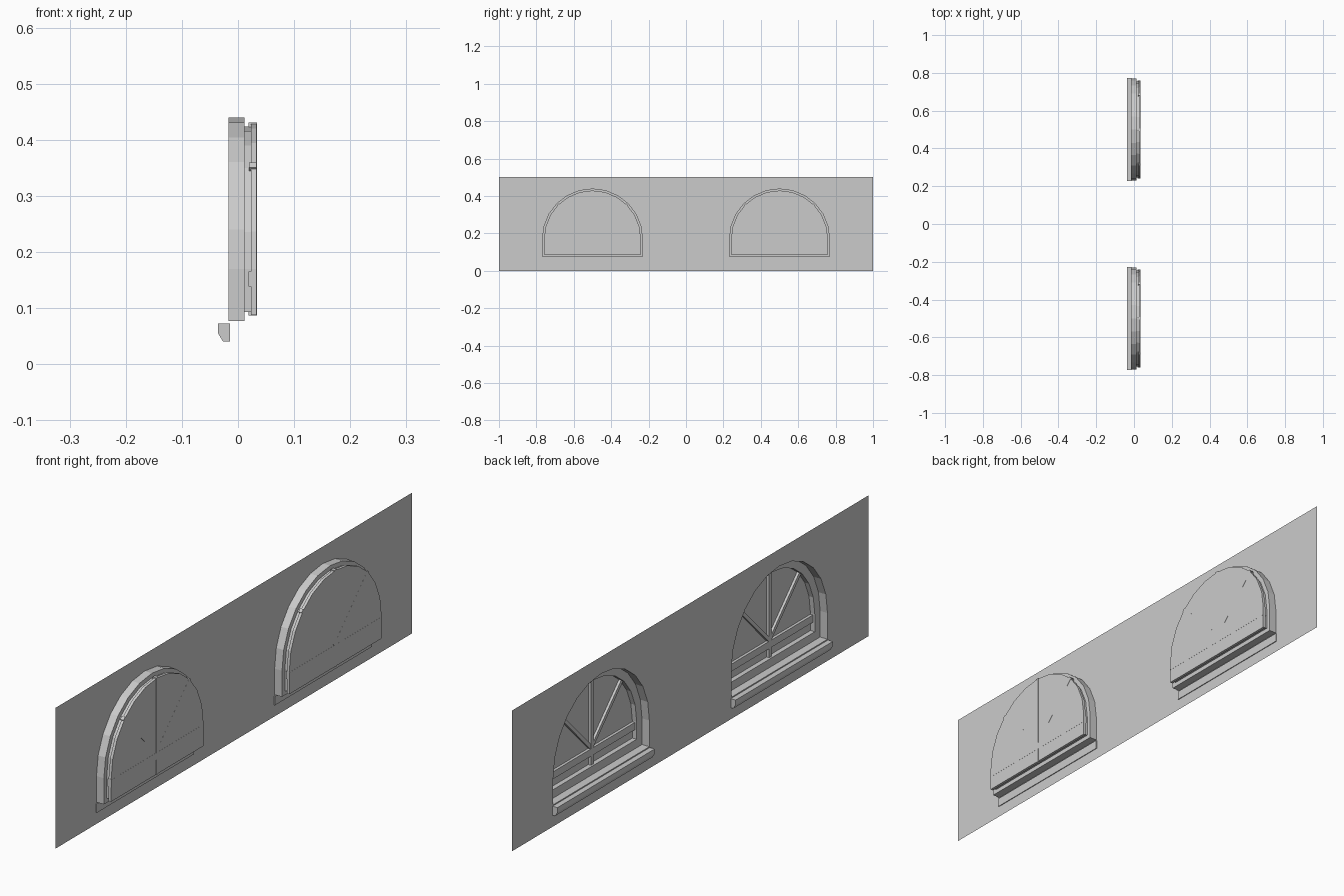
import bpy
import math
from mathutils import Matrix, Vector

default = bpy.data.objects.get("Cube")
if default:
    bpy.data.objects.remove(default, do_unlink=True)

grey = bpy.data.materials.new("light grey")
grey.use_nodes = True
grey.diffuse_color = (0.6, 0.6, 0.6, 1)
grey.node_tree.nodes["Principled BSDF"].inputs["Base Color"].default_value = (0.6, 0.6, 0.6, 1)

# Profile planes: the facade lies in y-z, the sill section in x-z
FACADE = Matrix(((0, 0, 1), (1, 0, 0), (0, 1, 0)))
SECTION = Matrix(((1, 0, 0), (0, 0, -1), (0, 1, 0)))

SPRING = 0.17    # height where the arch begins
RADIUS = 0.27    # half width of the opening
BOTTOM = 0.077   # underside of the opening
SEGMENTS = 12
WALL_X = -0.017
REVEAL_X = 0.012


def arch(inset=0.0, y=0.0):
    """Half-round window outline, shrunk by inset."""
    r = RADIUS - inset
    points = [(y - r, BOTTOM + inset), (y + r, BOTTOM + inset)]
    for i in range(SEGMENTS + 1):
        a = math.pi * i / SEGMENTS
        points.append((y + r * math.cos(a), SPRING + r * math.sin(a)))
    return points


def add_profile(name, outlines, start, end, plane=FACADE, y=0.0, fill="BOTH"):
    """Fill flat outlines (inner ones cut holes) and extrude from start to end."""
    curve = bpy.data.curves.new(name, "CURVE")
    curve.dimensions = "2D"
    curve.fill_mode = fill
    curve.extrude = (end - start) / 2
    for outline in outlines:
        spline = curve.splines.new("POLY")
        spline.points.add(len(outline) - 1)
        for point, (u, v) in zip(spline.points, outline):
            point.co = (u, v, 0, 1)
        spline.use_cyclic_u = True
        spline.use_smooth = False
    temp = bpy.data.objects.new(name + "_outline", curve)
    bpy.context.collection.objects.link(temp)
    graph = bpy.context.evaluated_depsgraph_get()
    mesh = bpy.data.meshes.new_from_object(temp.evaluated_get(graph))
    bpy.data.objects.remove(temp, do_unlink=True)
    bpy.data.curves.remove(curve)
    shift = plane @ Vector((0, 0, (start + end) / 2)) + Vector((0, y, 0))
    mesh.transform(Matrix.Translation(shift) @ plane.to_4x4())
    mesh.materials.clear()
    mesh.materials.append(grey)
    mesh.name = name
    obj = bpy.data.objects.new(name, mesh)
    bpy.context.collection.objects.link(obj)
    return obj


def add_bar(name, a, b, width, back, front):
    """Glazing bar between two points of the facade plane."""
    a, b = Vector(a), Vector(b)
    along = (b - a).normalized()
    side = Vector((-along.y, along.x)) * width / 2
    corners = [a - side, b - side, b + side, a + side]
    add_profile(name, [[tuple(c) for c in corners]], back, front)


# Thin wall with two arched openings
wall = [(-1, 0), (1, 0), (1, 0.5), (-1, 0.5)]
add_profile("wall", [wall, arch(0, -0.5), arch(0, 0.5)], WALL_X, WALL_X)

for label, y in (("front", -0.5), ("rear", 0.5)):
    # Lining of the opening and the thin return behind it
    add_profile(label + "_reveal", [arch(0, y)], WALL_X, REVEAL_X, fill="NONE")
    add_profile(label + "_reveal_return", [arch(0, y), arch(0.025, y)], REVEAL_X, REVEAL_X)

    # Stepped window frame and pane
    add_profile(label + "_frame", [arch(0.016, y), arch(0.03, y)], REVEAL_X, 0.03)
    add_profile(label + "_outer_frame", [arch(0.011, y), arch(0.028, y)], 0.023, 0.033)
    add_profile(label + "_pane", [arch(0.027, y)], 0.029, 0.033)

    # Glazing bars: upright, cross rail and two diagonals
    add_bar(label + "_upright_bar", (y, 0.087), (y, 0.431), 0.013, 0.019, 0.0336)
    add_bar(label + "_cross_rail", (y - 0.259, 0.152), (y + 0.259, 0.152), 0.026, 0.019, 0.0334)
    for side, sign in (("left", 1), ("right", -1)):
        reach = 0.262 * math.sqrt(0.5)
        add_bar(label + "_" + side + "_diagonal_bar", (y, SPRING - 0.004),
                (y + sign * reach, SPRING + reach), 0.013, 0.02, 0.0332)

    # Chamfered sill below the opening
    section = [(-0.036, 0.073), (-0.036, 0.056), (-0.027, 0.041), (-0.014, 0.041), (-0.014, 0.073)]
    add_profile(label + "_sill", [section], -0.273, 0.273, SECTION, y)
